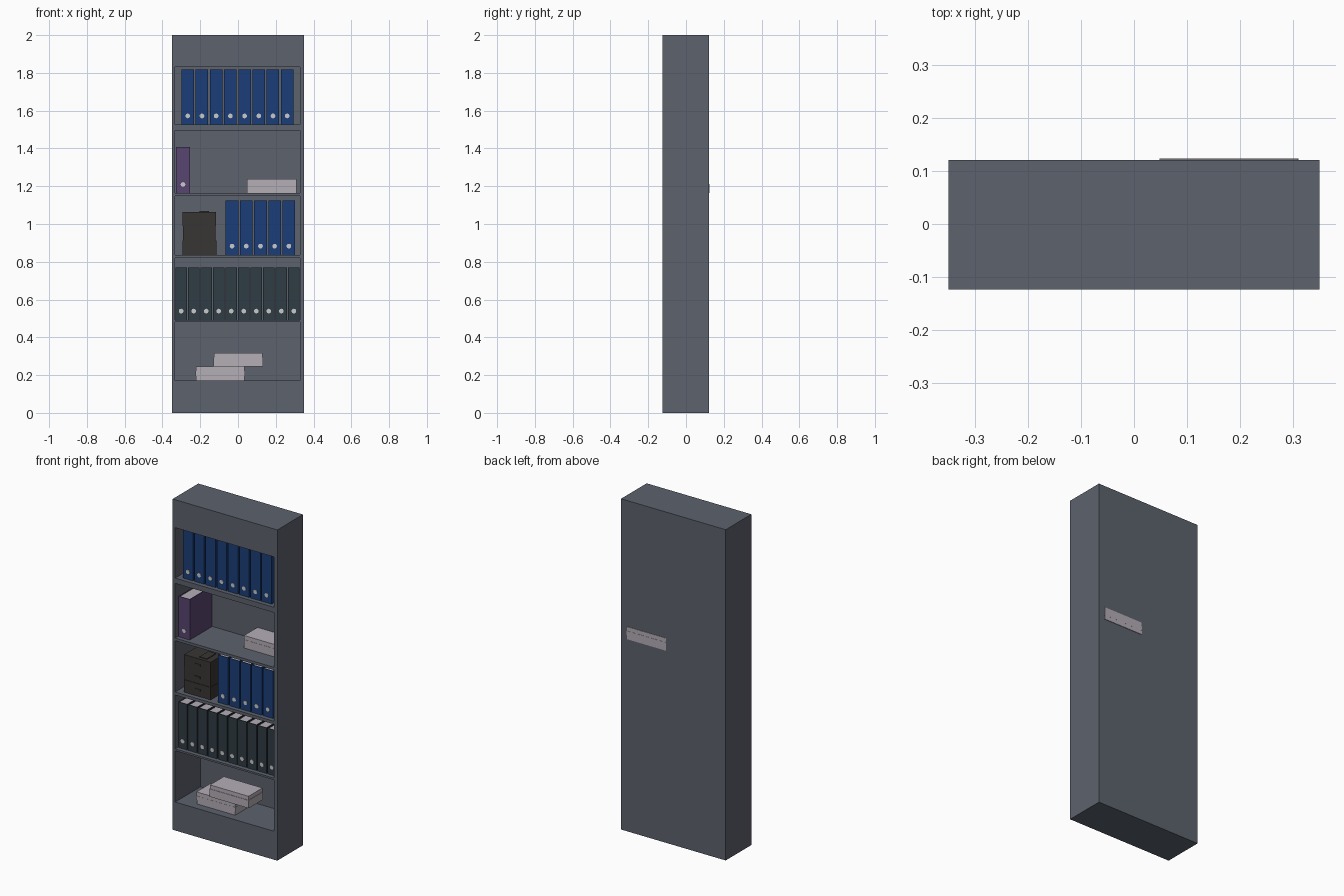
import bpy, bmesh, random
from math import pi
from mathutils import Matrix, Vector

if "Cube" in bpy.data.objects:
    bpy.data.objects.remove(bpy.data.objects["Cube"])

random.seed(4)
Y0, Y1, YB = -0.124, 0.1205, 0.117      # cabinet front, back, inner back
FRONT, DEPTH = -0.098, 0.21             # binder front plane and depth


def material(name, rgb):
    m = bpy.data.materials.new(name)
    m.diffuse_color = (*rgb, 1)
    m.use_nodes = True
    m.node_tree.nodes["Principled BSDF"].inputs["Base Color"].default_value = m.diffuse_color
    return m


STEEL = material("cabinet_grey", (0.107, 0.122, 0.153))
BLUE = material("blue_card", (0.011, 0.048, 0.188))
PURPLE = material("purple_card", (0.098, 0.058, 0.162))
DARK = material("dark_card", (0.03, 0.045, 0.058))
BLACK = material("black_box", (0.04, 0.037, 0.034))
PAPER = material("paper", (0.46, 0.42, 0.47))
METAL = material("ring_metal", (0.6, 0.62, 0.62))


def finish(name, bm, mats):
    bmesh.ops.recalc_face_normals(bm, faces=bm.faces)
    me = bpy.data.meshes.new(name)
    bm.to_mesh(me)
    bm.free()
    ob = bpy.data.objects.new(name, me)
    for m in mats:
        me.materials.append(m)
    bpy.context.collection.objects.link(ob)
    return ob


def add_box(bm, lo, hi, slot=0, turn=0.0):
    lo, hi = Vector(lo), Vector(hi)
    mat = (Matrix.Translation((lo + hi) / 2) @ Matrix.Rotation(turn, 4, 'Z')
           @ Matrix.Diagonal((*(hi - lo), 1)))
    vs = bmesh.ops.create_cube(bm, size=1, matrix=mat)["verts"]
    for f in {f for v in vs for f in v.link_faces}:
        f.material_index = slot


# Cabinet: one shell whose front grid has five recessed compartments
def cabinet():
    xs = [-0.35, -0.333, 0.328, 0.35]
    zs = [0, 0.172, 0.482, 0.493, 0.819, 0.837, 1.147, 1.163, 1.494, 1.526, 1.831, 2]
    bm = bmesh.new()
    g = [[bm.verts.new((x, Y0, z)) for z in zs] for x in xs]
    b = [[bm.verts.new((x, Y1, z)) for z in (0, 2)] for x in (-0.35, 0.35)]
    for i in range(3):
        for k in range(len(zs) - 1):
            cell = [g[i][k], g[i + 1][k], g[i + 1][k + 1], g[i][k + 1]]
            if i == 1 and k % 2 == 1:
                deep = [bm.verts.new((v.co.x, YB, v.co.z)) for v in cell]
                bm.faces.new(deep)
                for n in range(4):
                    m = (n + 1) % 4
                    bm.faces.new([cell[n], cell[m], deep[m], deep[n]])
            else:
                bm.faces.new(cell)
    bm.faces.new(g[0] + [b[0][1], b[0][0]])
    bm.faces.new(g[3] + [b[1][1], b[1][0]])
    bm.faces.new([c[0] for c in g] + [b[1][0], b[0][0]])
    bm.faces.new([c[-1] for c in g] + [b[1][1], b[0][1]])
    bm.faces.new([b[0][0], b[1][0], b[1][1], b[0][1]])
    finish("cabinet", bm, [STEEL])


# Binder: U-shaped card cover, paper block and metal finger ring on the spine
def binder(name, x, z, w, h, color):
    t, y, e = 0.004, FRONT, FRONT + DEPTH
    bm = bmesh.new()
    outline = [(x, y), (x + w, y), (x + w, e), (x + w - t, e),
               (x + w - t, y + t), (x + t, y + t), (x + t, e), (x, e)]
    f = bm.faces.new([bm.verts.new((px, py, z)) for px, py in outline])
    up = bmesh.ops.extrude_face_region(bm, geom=[f], use_keep_orig=True)["geom"]
    bmesh.ops.translate(bm, vec=(0, 0, h),
                        verts=[v for v in up if isinstance(v, bmesh.types.BMVert)])
    add_box(bm, (x + t, y + t, z + 0.003), (x + w - t, e - 0.006, z + h - 0.003), 1)
    vs = bmesh.ops.create_cone(
        bm, cap_ends=True, segments=16, radius1=0.0125, radius2=0.0125, depth=0.003,
        matrix=Matrix.Translation((x + w / 2, y - 0.001, z + 0.046))
        @ Matrix.Rotation(pi / 2, 4, 'X'))["verts"]
    for f in {f for v in vs for f in v.link_faces}:
        f.material_index = 2
    finish(name, bm, [color, PAPER, METAL])


def binder_row(name, count, x, pitch, z, w, h, color):
    for i in range(count):
        binder(f"{name}_{i + 1}", x + i * pitch, z, w, h, color)


# Paper pile: slightly shifted bundles of sheets
def paper_pile(name, x0, x1, y0, y1, z, h, layers=3):
    bm = bmesh.new()
    for i in range(layers):
        dx, dy = (random.uniform(0, 0.003) for _ in range(2))
        if i == 1:
            dx = dy = 0
        add_box(bm, (x0 + dx, y0 + dy, z + h * i / layers),
                (x1 - dx, y1 - dy, z + h * (i + 1) / layers))
    finish(name, bm, [PAPER])


# Stack of three dark boxes with small pull tabs
def box_stack(x0, x1, y0, y1, z, h):
    bm = bmesh.new()
    for i in range(3):
        d = (0.0, 0.003, 0.001)[i]
        a, c = z + h * i / 3, z + h * (i + 1) / 3
        add_box(bm, (x0 + d, y0 + d, a), (x1 - d, y1 - d, c))
        xm, zm = (x0 + x1) / 2, (a + c) / 2
        add_box(bm, (xm - 0.02, y0 - 0.002, zm - 0.006), (xm + 0.02, y0 + d + 0.002, zm + 0.006))
    add_box(bm, (x0 + 0.09, y0 + 0.02, z + h), (x0 + 0.14, y1 - 0.02, z + h + 0.004))
    finish("box_stack", bm, [BLACK])


cabinet()
binder_row("top_blue_binder", 8, -0.299, 0.0752, 1.526, 0.066, 0.292, BLUE)
binder("purple_binder", -0.328, 1.163, 0.074, 0.245, PURPLE)
paper_pile("upper_paper_pile", 0.048, 0.31, -0.012, 0.124, 1.163, 0.075)
box_stack(-0.294, -0.115, -0.097, 0.03, 0.837, 0.227)
binder_row("middle_blue_binder", 5, -0.065, 0.0752, 0.837, 0.067, 0.287, BLUE)
binder_row("dark_binder", 10, -0.331, 0.0663, 0.493, 0.06, 0.276, DARK)
paper_pile("lower_paper_pile", -0.225, 0.037, -0.078, 0.058, 0.172, 0.073)
paper_pile("lower_paper_pile_top", -0.13, 0.133, -0.088, 0.05, 0.245, 0.071)
